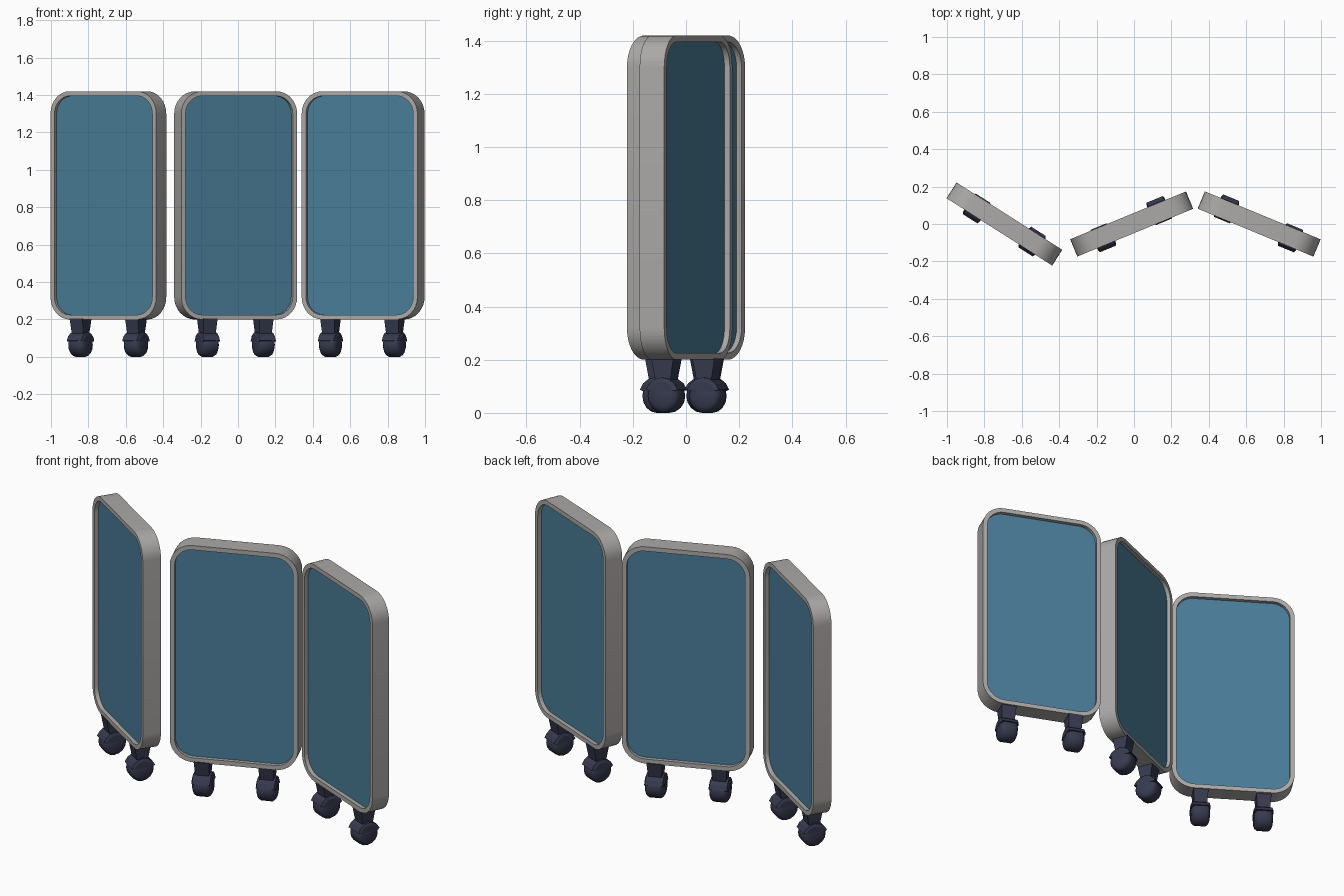
import bpy, bmesh, math
from mathutils import Matrix, Vector

if "Cube" in bpy.data.objects:
    bpy.data.objects.remove(bpy.data.objects["Cube"])


def material(name, rgb):
    m = bpy.data.materials.new(name)
    m.diffuse_color = (*rgb, 1)
    m.use_nodes = True
    m.node_tree.nodes["Principled BSDF"].inputs["Base Color"].default_value = m.diffuse_color
    return m


GREY = material("warm grey frame", (0.41, 0.40, 0.39))
BLUE = material("blue panel", (0.068, 0.205, 0.315))
NAVY = material("dark navy caster", (0.036, 0.042, 0.075))

W, T, Z0, Z1, R, RIM, RECESS = 0.67, 0.10, 0.20, 1.42, 0.12, 0.025, 0.022


def finish(name, bm, mat, matrix, angle=35):
    bmesh.ops.recalc_face_normals(bm, faces=bm.faces)
    me = bpy.data.meshes.new(name)
    bm.to_mesh(me)
    bm.free()
    me.materials.append(mat)
    ob = bpy.data.objects.new(name, me)
    bpy.context.collection.objects.link(ob)
    ob.matrix_world = matrix
    bpy.ops.object.select_all(action='DESELECT')
    ob.select_set(True)
    bpy.context.view_layer.objects.active = ob
    bpy.ops.object.shade_smooth_by_angle(angle=math.radians(angle))
    return ob


def rounded(inset, y, bm, seg=8):
    """Loop of vertices around a rounded upright rectangle at depth y."""
    hw, hh, r = W / 2 - inset, (Z1 - Z0) / 2 - inset, R - inset
    zc, out = (Z0 + Z1) / 2, []
    for q, (sx, sz) in enumerate([(1, 1), (-1, 1), (-1, -1), (1, -1)]):
        for i in range(seg + 1):
            a = math.pi / 2 * (q + i / seg)
            out.append(bm.verts.new((sx * (hw - r) + r * math.cos(a), y,
                                     zc + sz * (hh - r) + r * math.sin(a))))
    return out


def bridge(bm, a, b):
    n = len(a)
    for i in range(n):
        j = (i + 1) % n
        bm.faces.new((a[i], a[j], b[j], b[i]))


def make_frame(name, mat):
    bm = bmesh.new()
    loops = [rounded(i, y, bm) for i, y in
             [(0, -T / 2), (0, T / 2), (RIM, T / 2), (RIM, -T / 2)]]
    for k in range(4):
        bridge(bm, loops[k], loops[(k + 1) % 4])
    finish(name, bm, GREY, mat)


def make_board(name, mat):
    bm = bmesh.new()
    y = T / 2 - RECESS
    a, b = rounded(RIM - 0.003, -y, bm), rounded(RIM - 0.003, y, bm)
    bridge(bm, a, b)
    bm.faces.new(a)
    bm.faces.new(b)
    finish(name, bm, BLUE, mat)


def lathe_x(profile, steps, a0=0.0, a1=2 * math.pi):
    """Revolve (x, radius) points about the x axis, closing partial arcs."""
    bm = bmesh.new()
    full = abs(a1 - a0 - 2 * math.pi) < 1e-6
    rings = []
    for i in range(steps if full else steps + 1):
        a = a0 + (a1 - a0) * i / steps
        rings.append([bm.verts.new((x, r * math.cos(a), r * math.sin(a)))
                      for x, r in profile])
    for i in range(len(rings) if full else len(rings) - 1):
        p, q = rings[i], rings[(i + 1) % len(rings)]
        for k in range(len(profile) - 1):
            bm.faces.new((p[k], p[k + 1], q[k + 1], q[k]))
    for k in (0, -1):
        loop = [r[k] for r in rings]
        bm.faces.new(loop)
    if not full:
        bm.faces.new(rings[0] + rings[-1][::-1])
    return bm


def make_caster(name, mat):
    # Wheel, axle along the panel
    wheel = lathe_x([(-0.05, 0.040), (-0.042, 0.056), (-0.03, 0.064),
                     (0.03, 0.064), (0.042, 0.056), (0.05, 0.040)], 16)
    finish(name + "_wheel", wheel, NAVY, mat @ Matrix.Translation((0, 0, 0.064)))
    # Hood over the upper part of the wheel
    hood = lathe_x([(-0.052, 0.054), (-0.046, 0.069), (0.046, 0.069), (0.052, 0.054)],
                   6, math.radians(20), math.radians(160))
    finish(name + "_hood", hood, NAVY, mat @ Matrix.Translation((0, 0, 0.064)), 20)
    # Tapered stem up into the frame
    bm = bmesh.new()
    bmesh.ops.create_cube(bm, size=1)
    for v in bm.verts:
        top = v.co.z > 0
        v.co = Vector((v.co.x * (0.082 if top else 0.070),
                       v.co.y * (0.090 if top else 0.056),
                       0.204 if top else 0.11))
    finish(name + "_stem", bm, NAVY, mat, 20)


# Panels: name, centre x, angle, casters (distance along panel, offset across)
PANELS = [
    ("left", -0.693, -32.5, [(-0.17, -0.010), (0.175, 0.0)]),
    ("middle", -0.0125, 22.4, [(-0.168, -0.010), (0.164, 0.010)]),
    ("right", 0.669, -22.5, [(-0.192, 0.008), (0.183, -0.004)]),
]
for side, x, deg, casters in PANELS:
    m = Matrix.Translation((x, 0.0, 0)) @ Matrix.Rotation(math.radians(deg), 4, 'Z')
    make_frame(side + "_frame", m)
    make_board(side + "_board", m)
    for i, (u, v) in enumerate(casters):
        make_caster(f"{side}_caster_{i + 1}", m @ Matrix.Translation((u, v, 0)))
